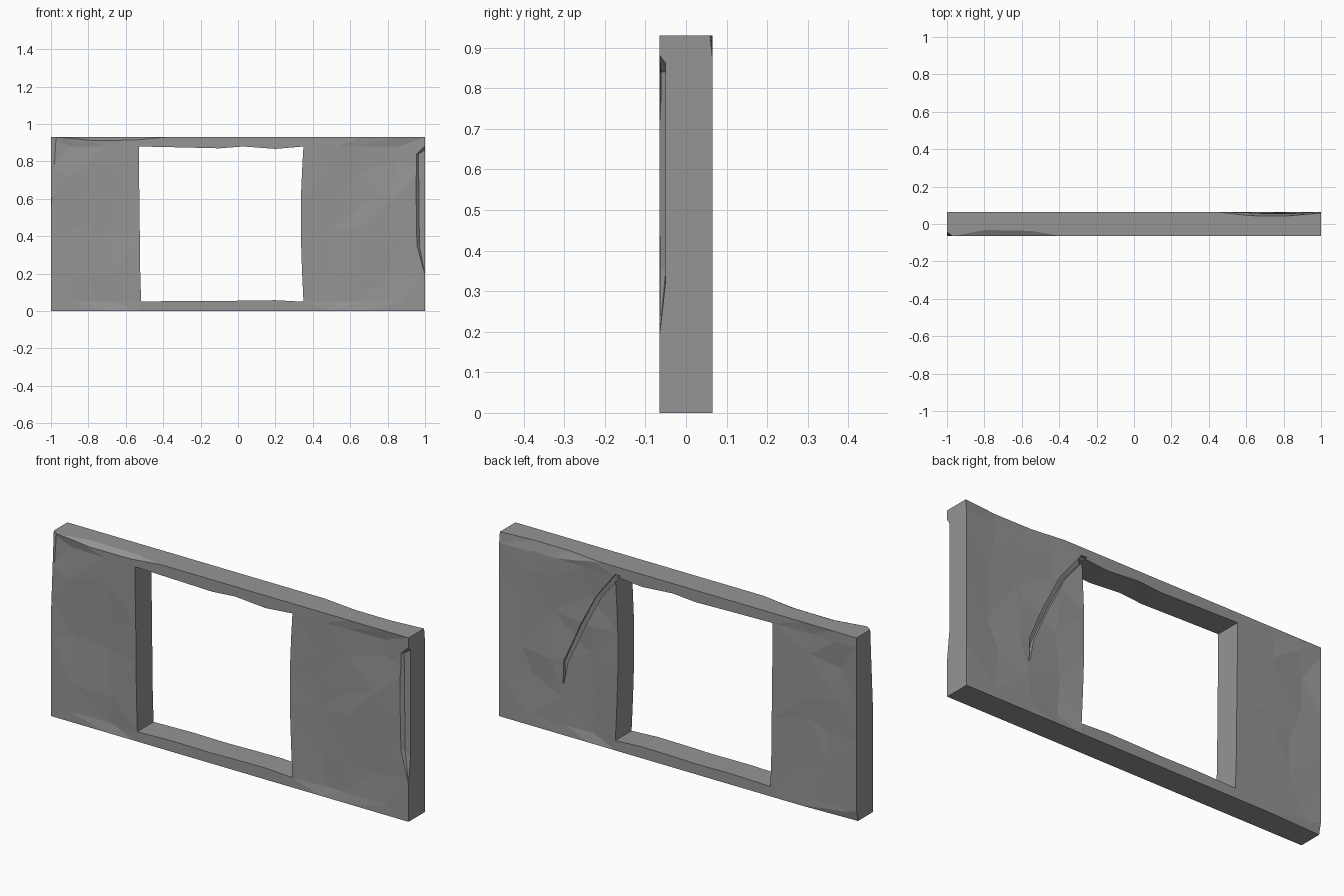
import bpy, bmesh, random

if "Cube" in bpy.data.objects:
    bpy.data.objects.remove(bpy.data.objects["Cube"])
random.seed(4)

stone = bpy.data.materials.new("grey stone")
stone.diffuse_color = (0.3, 0.3, 0.3, 1)
stone.use_nodes = True
stone.node_tree.nodes["Principled BSDF"].inputs["Base Color"].default_value = stone.diffuse_color

T = 0.065   # half thickness
H = 0.93
XS = [-1, -0.87, -0.7, -0.53, -0.3, -0.1, 0.03, 0.2, 0.35, 0.5, 0.67, 0.84, 1]
ZS = [0, 0.05, 0.22, 0.4, 0.6, 0.76, 0.88, H]
WX, WZ = (3, 8), (1, 6)          # grid lines bounding the window
# wobble of the window edges
TOP = {4: -.005, 5: -.01, 6: 0, 7: -.013}
BOTTOM = {4: .005, 5: .003, 6: .006, 7: .008}
LEFT = {1: .012, 2: .007, 3: .005, 4: .003, 5: 0}
RIGHT = {2: -.008, 3: -.014, 4: -.014, 5: -.007}


def in_window(i, k):
    return WX[0] <= i < WX[1] and WZ[0] <= k < WZ[1]


def point(i, k, s):
    x, z, y = XS[i], ZS[k], T
    if i == WX[0] and k in LEFT:
        x += LEFT[k]
    if i == WX[1] and k in RIGHT:
        x += RIGHT[k]
    if k == WZ[1] and i in TOP:
        z += TOP[i]
    if k == WZ[0] and i in BOTTOM:
        z += BOTTOM[i]
    inner = 0 < i < len(XS) - 1 and 0 < k < len(ZS) - 1
    if inner and not (WX[0] <= i <= WX[1]):   # hewn facets on the wide panels
        x += random.uniform(-.045, .045)
        if 1 < k < 6:
            z += random.uniform(-.05, .05)
        y -= random.uniform(0, .011)
    return (x, s * y, z)


# wall slab with the opening
bm = bmesh.new()
V = {(i, k, s): bm.verts.new(point(i, k, s))
     for s in (-1, 1) for i in range(len(XS)) for k in range(len(ZS))
     if not (WX[0] < i < WX[1] and WZ[0] < k < WZ[1])}
for i in range(len(XS) - 1):
    for k in range(len(ZS) - 1):
        if not in_window(i, k):
            q = [(i, k), (i + 1, k), (i + 1, k + 1), (i, k + 1)]
            bm.faces.new([V[a, b, -1] for a, b in q])
            bm.faces.new([V[a, b, 1] for a, b in reversed(q)])
pair = {V[i, k, -1]: V[i, k, 1] for (i, k, s) in V if s < 0}
for e in [e for e in bm.edges if e.is_boundary and e.verts[0] in pair]:
    a, b = e.verts
    bm.faces.new((a, b, pair[b], pair[a]))
bmesh.ops.recalc_face_normals(bm, faces=bm.faces)
bmesh.ops.triangulate(bm, faces=bm.faces)
mesh = bpy.data.meshes.new("window_wall")
bm.to_mesh(mesh)
bm.free()
wall = bpy.data.objects.new("window_wall", mesh)
bpy.context.collection.objects.link(wall)
mesh.materials.append(stone)
bpy.context.view_layer.objects.active = wall


def chip(name, pts):
    """Cut a convex chunk out of the wall."""
    b = bmesh.new()
    for p in pts:
        b.verts.new(p)
    r = bmesh.ops.convex_hull(b, input=b.verts)
    loose = [v for v in b.verts if not v.link_faces]
    bmesh.ops.delete(b, geom=loose, context='VERTS')
    bmesh.ops.recalc_face_normals(b, faces=b.faces)
    m = bpy.data.meshes.new(name)
    b.to_mesh(m)
    b.free()
    m.materials.append(stone)
    ob = bpy.data.objects.new(name, m)
    ob.hide_render = True
    bpy.context.collection.objects.link(ob)
    mod = wall.modifiers.new(name, 'BOOLEAN')
    mod.operation, mod.solver, mod.object = 'DIFFERENCE', 'EXACT', ob
    bpy.ops.object.modifier_apply(modifier=name)
    bpy.data.objects.remove(ob)


# long chip on the front right edge
chip("right_edge_chip", [(x, -.05, z) for x, z in
     ((.97, .35), (.965, .84), (1.03, .3), (1.03, .88))] +
     [(x, -.08, z) for x, z in ((.94, .36), (.94, .84), (.97, .27), (1.03, .03), (1.03, .92))])
# worn front left edge
chip("left_edge_chip", [(-.965, -.067, .94), (-1.002, -.042, .94), (-1.002, -.066, .5),
                        (-1.03, -.09, .94), (-1.03, -.09, .5), (-.975, -.067, .8)])
# worn front top edge
chip("front_top_chip", [(-.97, -.066, H), (-.38, -.066, H), (-.78, -.066, .912), (-.55, -.066, .914),
                        (-.8, -.03, H + .001), (-.55, -.035, H + .001),
                        (-.97, -.09, .96), (-.38, -.09, .96), (-.78, -.09, .9), (-.55, -.09, .9)])
# broken back top edge
chip("back_top_chip", [(.43, .066, H), (.62, .044, H + .001), (.82, .043, H + .001), (1.01, .06, H + .001),
                       (.73, .064, .85), (.86, .064, .84), (1.01, .066, .875),
                       (.43, .1, .96), (1.01, .1, .96), (.73, .1, .85), (.86, .1, .84), (1.01, .1, .875)])
# worn back foot at the left end
chip("back_foot_chip", [(-1.01, .052, -.005), (-1.01, .066, .06), (-.65, .066, -.001),
                        (-1.01, .1, -.005), (-1.01, .1, .06), (-.65, .1, -.001)])
# crack running down from the window corner on the back
path = [(.335, .89, .016), (.45, .745, .014), (.54, .57, .014), (.63, .37, .012), (.642, .26, .002)]
for n, (a, b) in enumerate(zip(path, path[1:])):
    chip("crack_%d" % n, [(x + d * w, y, z) for x, z, w in (a, b)
                          for d, y in ((-1, .1), (1, .1), (-1, .044), (1, .05))])

for p in wall.data.polygons:
    p.use_smooth = False
    p.material_index = 0
